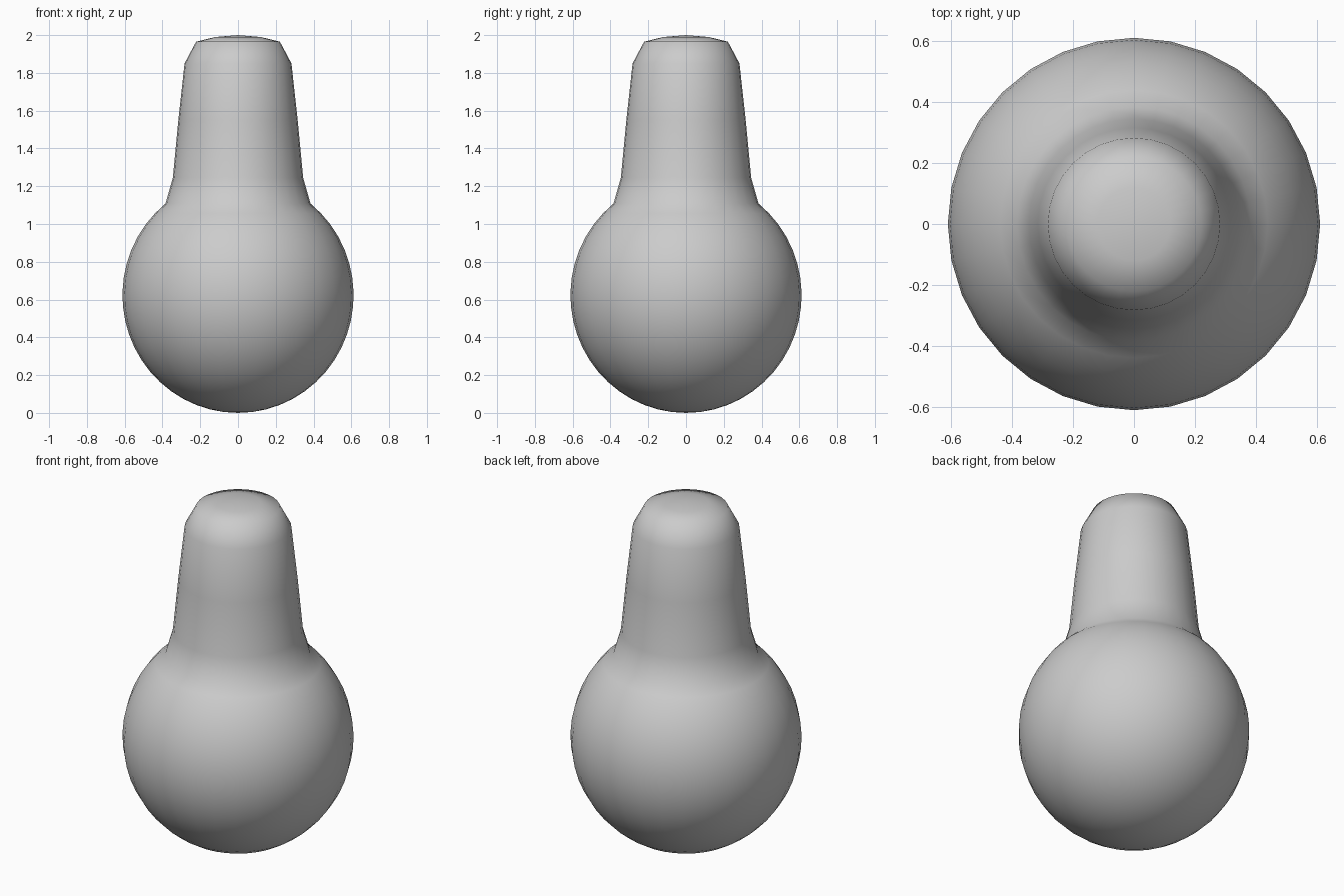
import bpy, bmesh, math

if "Cube" in bpy.data.objects:
    bpy.data.objects.remove(bpy.data.objects["Cube"])

SEGMENTS = 32


def lathe(name, profile):
    """Revolve (radius, z) points around the z axis; end points lie on the axis."""
    bm = bmesh.new()
    verts = [bm.verts.new((r, 0, z)) for r, z in profile]
    edges = [bm.edges.new(pair) for pair in zip(verts, verts[1:])]
    bmesh.ops.spin(bm, geom=verts + edges, cent=(0, 0, 0), axis=(0, 0, 1),
                   angle=math.tau, steps=SEGMENTS, use_duplicate=False)
    bmesh.ops.remove_doubles(bm, verts=bm.verts, dist=0.0005)
    bmesh.ops.recalc_face_normals(bm, faces=bm.faces)
    mesh = bpy.data.meshes.new(name)
    bm.to_mesh(mesh)
    bm.free()
    mesh.shade_smooth()
    obj = bpy.data.objects.new(name, mesh)
    bpy.context.collection.objects.link(obj)
    return obj


# Round bulb, from the bottom pole up to the shoulder
RINGS = 20
SHOULDER = math.asin(0.485 / 0.623)
profile = []
for i in range(RINGS + 1):
    a = -math.pi / 2 + (SHOULDER + math.pi / 2) * i / RINGS
    profile.append((0.612 * math.cos(a) if i else 0, 0.623 + 0.623 * math.sin(a)))

# Tapered neck with a bevelled, slightly domed cap
profile += [(0.345, 1.245), (0.316, 1.55), (0.283, 1.85),
            (0.222, 1.965), (0.12, 1.99), (0, 2.0)]

lathe("bulb_with_neck", profile)
